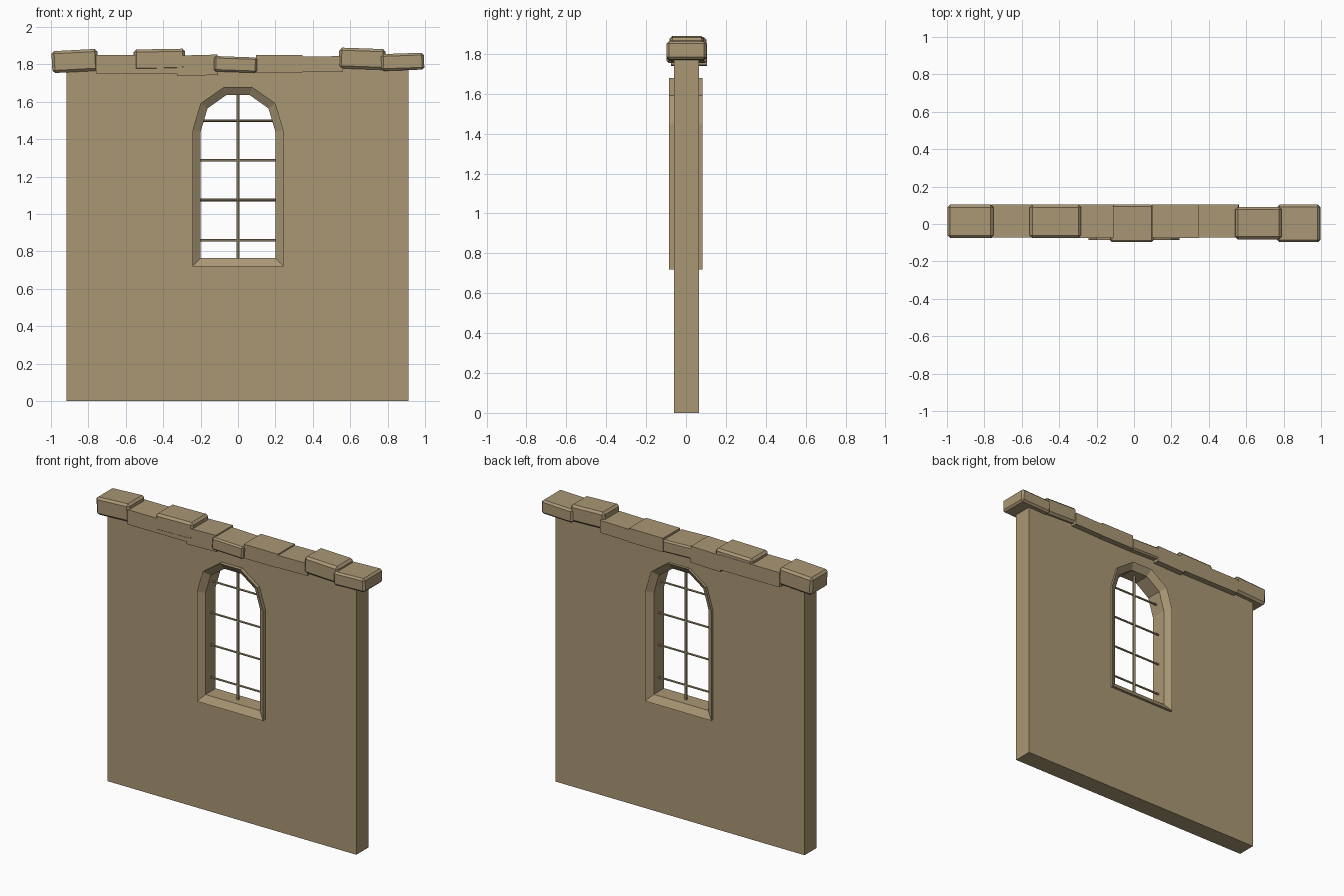
import bpy, bmesh, math
from mathutils import Matrix, Vector

cube = bpy.data.objects.get("Cube")
if cube:
    bpy.data.objects.remove(cube, do_unlink=True)

# One sandstone colour for everything
STONE = (0.40, 0.31, 0.178, 1)
stone = bpy.data.materials.new("sandstone")
stone.use_nodes = True
stone.diffuse_color = STONE
bsdf = stone.node_tree.nodes["Principled BSDF"]
bsdf.inputs["Base Color"].default_value = STONE
bsdf.inputs["Roughness"].default_value = 0.9


def make(name, bm):
    bmesh.ops.recalc_face_normals(bm, faces=bm.faces)
    mesh = bpy.data.meshes.new(name)
    bm.to_mesh(mesh)
    bm.free()
    mesh.materials.append(stone)
    obj = bpy.data.objects.new(name, mesh)
    bpy.context.collection.objects.link(obj)
    return obj


def skin(bm, loops, closed=True):
    """Join matching rings of points with quads."""
    rings = [[bm.verts.new(p) for p in loop] for loop in loops]
    pairs = list(zip(rings, rings[1:] + rings[:1]))
    for a, b in pairs if closed else pairs[:-1]:
        for i in range(len(a)):
            j = (i + 1) % len(a)
            bm.faces.new((a[i], a[j], b[j], b[i]))


def arch(half):
    """Mirror the right half of an arched outline, bottom to top."""
    return half + [(-x, z) for x, z in reversed(half)]


def at_depth(outline, y):
    return [(x, y, z) for x, z in outline]


outer = arch([(0.243, 0.72), (0.243, 1.45), (0.2, 1.592), (0.075, 1.68)])
inner = arch([(0.2, 0.765), (0.2, 1.44), (0.163, 1.565), (0.062, 1.637)])
middle = [((a + c) / 2, (b + d) / 2) for (a, b), (c, d) in zip(outer, inner)]

# Wall slab with an arched opening
FRONT, BACK = -0.06, 0.065
slab = [(0.912, 0), (0.912, 1.79), (-0.917, 1.79), (-0.917, 0)]
bm = bmesh.new()
for y in (FRONT, BACK):
    edges = []
    for outline in (slab, middle):
        ring = [bm.verts.new(p) for p in at_depth(outline, y)]
        edges += [bm.edges.new((v, ring[i - 1])) for i, v in enumerate(ring)]
    bmesh.ops.triangle_fill(bm, edges=edges, use_beauty=True)
for outline in (slab, middle):
    skin(bm, [at_depth(outline, FRONT), at_depth(outline, BACK)], closed=False)
bmesh.ops.remove_doubles(bm, verts=bm.verts, dist=0.0001)
bmesh.ops.dissolve_limit(bm, angle_limit=0.01, verts=bm.verts, edges=bm.edges)
make("wall", bm)

# Window surround, splayed towards the opening on both sides
bm = bmesh.new()
skin(bm, [at_depth(outer, -0.085), at_depth(outer, 0.082),
          at_depth(inner, 0.052), at_depth(inner, -0.055)])
make("window_surround", bm)


# Window bars
def bar(name, start, end, radius=0.007):
    a, b = Vector(start), Vector(end)
    turn = (b - a).to_track_quat('Z', 'Y').to_matrix().to_4x4()
    bm = bmesh.new()
    bmesh.ops.create_cone(bm, cap_ends=True, segments=6, radius1=radius,
                          radius2=radius, depth=(b - a).length,
                          matrix=Matrix.Translation((a + b) / 2) @ turn)
    make(name, bm)


bar("upright_bar", (0, 0, 0.75), (0, 0, 1.65), 0.008)
for i, z in enumerate((0.86, 1.075, 1.288, 1.5)):
    bar(f"cross_bar_{i + 1}", (-0.205, 0, z), (0.205, 0, z))

# Coping stones: x range, y range, z range, tilt in degrees, edge bevel
stones = [
    (-0.995, -0.75, -0.075, 0.103, 1.76, 1.877, -3, 0.014),
    (-0.76, -0.32, -0.073, 0.105, 1.752, 1.85, 0, 0),
    (-0.557, -0.283, -0.075, 0.103, 1.768, 1.882, -1, 0.014),
    (-0.327, -0.109, -0.074, 0.105, 1.741, 1.85, -1.5, 0),
    (-0.128, 0.102, -0.097, 0.104, 1.759, 1.841, 2, 0.01),
    (0.095, 0.345, -0.075, 0.105, 1.757, 1.85, 0, 0),
    (0.338, 0.56, -0.073, 0.104, 1.761, 1.843, -1, 0),
    (0.54, 0.788, -0.082, 0.091, 1.775, 1.886, 2, 0.014),
    (0.766, 0.995, -0.097, 0.103, 1.769, 1.859, -2, 0.012),
]
for i, (x0, x1, y0, y1, z0, z1, tilt, edge) in enumerate(stones):
    bm = bmesh.new()
    bmesh.ops.create_cube(bm, size=1)
    bmesh.ops.scale(bm, verts=bm.verts, vec=(x1 - x0, y1 - y0, z1 - z0))
    if edge:
        bmesh.ops.bevel(bm, geom=bm.edges[:], offset=edge, segments=1,
                        affect='EDGES', profile=0.5)
    centre = ((x0 + x1) / 2, (y0 + y1) / 2, (z0 + z1) / 2)
    bm.transform(Matrix.Translation(centre)
                 @ Matrix.Rotation(math.radians(tilt), 4, 'Y'))
    make(f"coping_stone_{i + 1}", bm)
